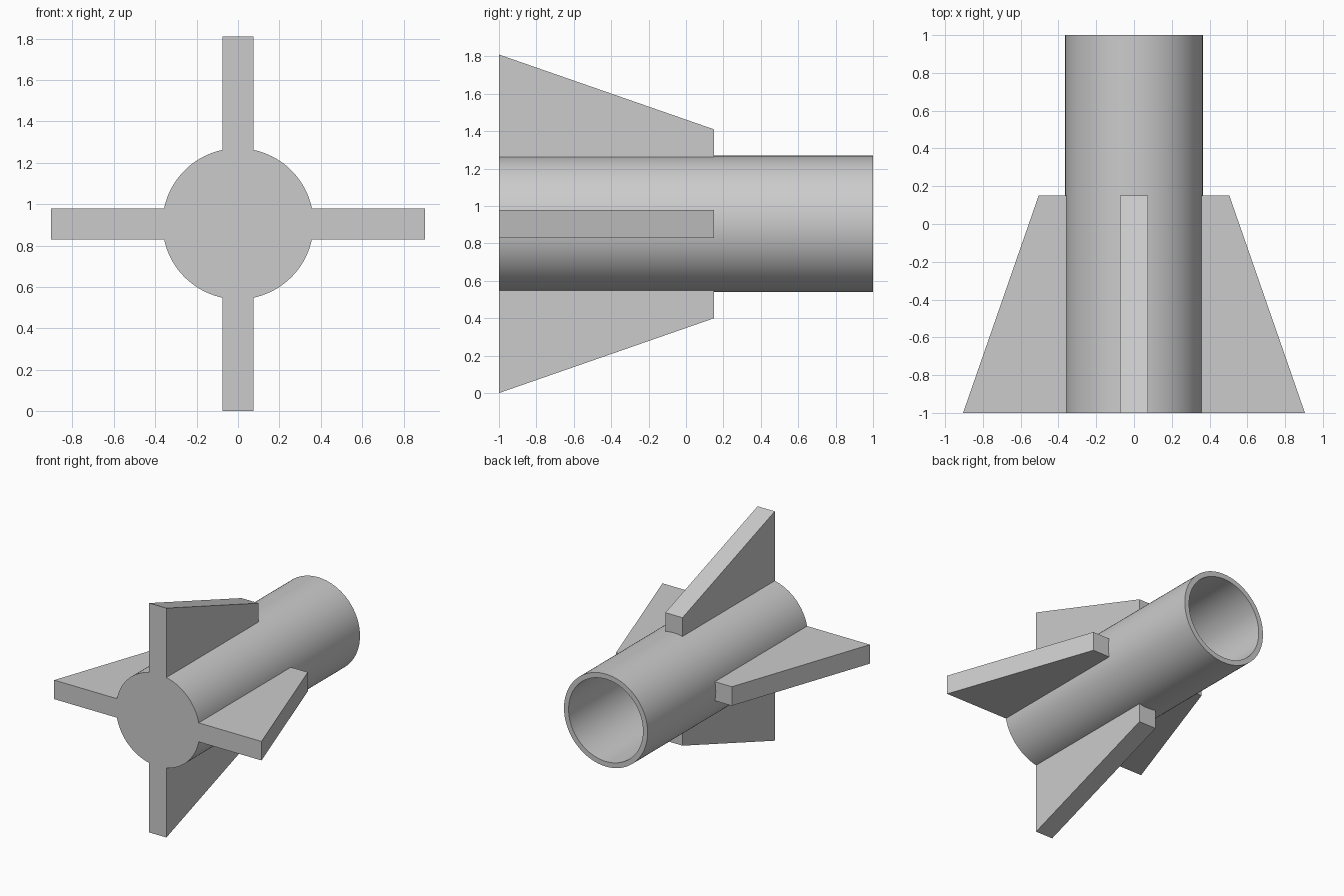
import bpy
import bmesh
import math
from mathutils import Matrix, Vector

cube = bpy.data.objects.get("Cube")
if cube:
    bpy.data.objects.remove(cube, do_unlink=True)

AXIS_Z = 0.905          # height of the tube axis
OUTER, INNER = 0.365, 0.325
FLOOR_Y = -0.95         # closed end of the bore
FIN_HALF = 0.075
FIN_ROOT = 0.34         # buried inside the tube wall

grey = bpy.data.materials.new("plain grey")
grey.use_nodes = True
colour = (0.6, 0.6, 0.6, 1)
grey.diffuse_color = colour
grey.node_tree.nodes["Principled BSDF"].inputs["Base Color"].default_value = colour


def add_object(name, bm):
    bmesh.ops.recalc_face_normals(bm, faces=bm.faces[:])
    mesh = bpy.data.meshes.new(name)
    bm.to_mesh(mesh)
    bm.free()
    mesh.materials.append(grey)
    obj = bpy.data.objects.new(name, mesh)
    obj.location.z = AXIS_Z
    bpy.context.collection.objects.link(obj)
    return obj


# Tube: a lathed wall profile, closed at the front and open at the back
bm = bmesh.new()
profile = [(0, -1), (OUTER, -1), (OUTER, 1), (INNER, 1), (INNER, FLOOR_Y), (0, FLOOR_Y)]
verts = [bm.verts.new((r, y, 0)) for r, y in profile]
edges = [bm.edges.new(pair) for pair in zip(verts, verts[1:])]
bmesh.ops.spin(bm, geom=verts + edges, cent=(0, 0, 0), axis=(0, 1, 0),
               angle=math.tau, steps=96, use_merge=True)
bmesh.ops.remove_doubles(bm, verts=bm.verts[:], dist=0.0001)
tube = add_object("tube", bm)
bpy.context.view_layer.objects.active = tube
tube.select_set(True)
bpy.ops.object.shade_smooth_by_angle(angle=math.radians(30))

# Fins: a tapered outline extruded to thickness, turned around the axis
outline = [(FIN_ROOT, -1), (0.905, -1), (0.505, 0.15), (FIN_ROOT, 0.15)]
for i, side in enumerate(("left", "top", "right", "bottom")):
    bm = bmesh.new()
    face = bm.faces.new([bm.verts.new((r, y, -FIN_HALF)) for r, y in outline])
    extruded = bmesh.ops.extrude_face_region(bm, geom=[face])["geom"]
    moved = [v for v in extruded if isinstance(v, bmesh.types.BMVert)]
    bmesh.ops.translate(bm, verts=moved, vec=Vector((0, 0, 2 * FIN_HALF)))
    bm.transform(Matrix.Rotation(-i * math.pi / 2, 4, "Y"))
    add_object(side + "_fin", bm)
